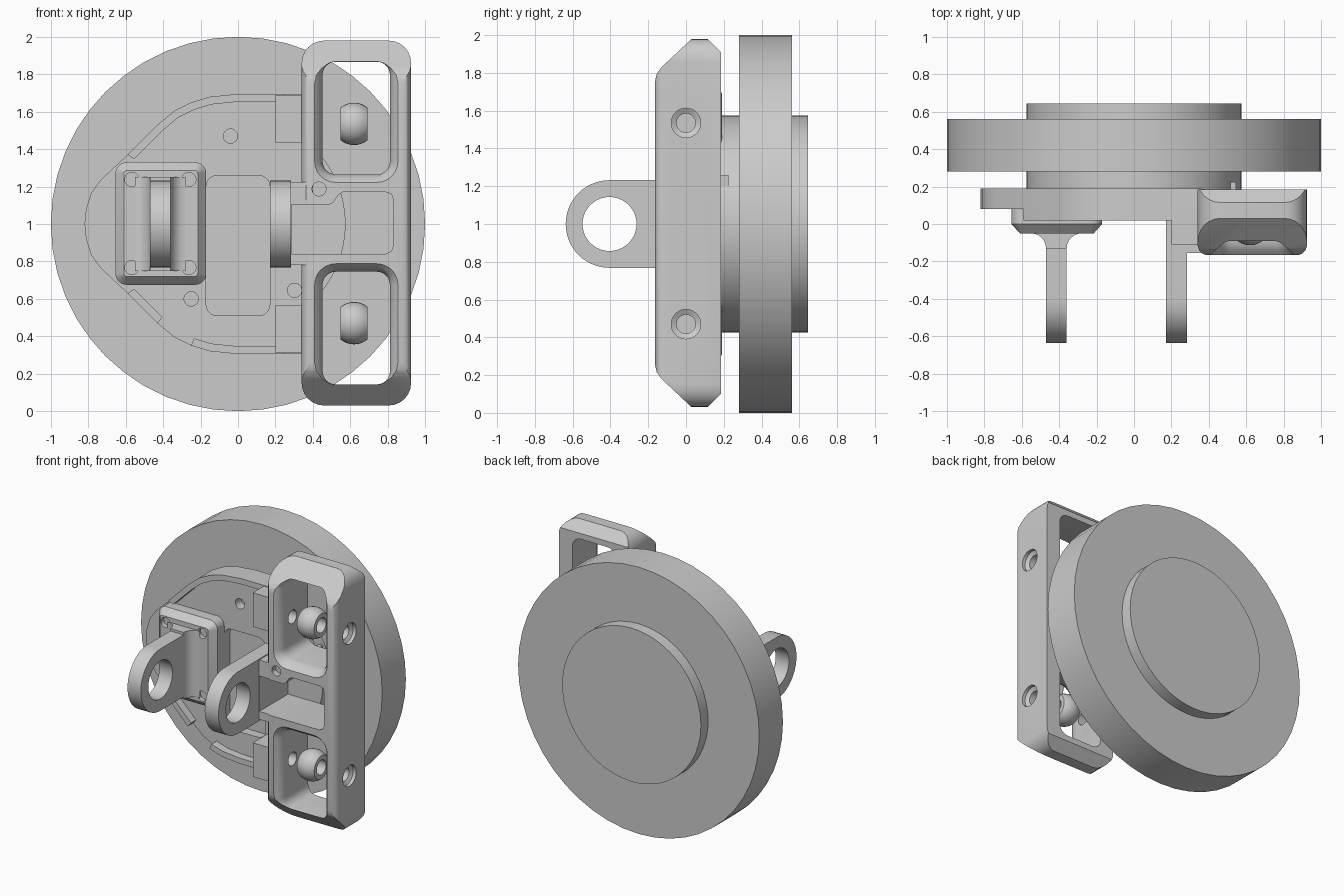
import bpy, bmesh
from math import sin, cos, pi

if "Cube" in bpy.data.objects:
    bpy.data.objects.remove(bpy.data.objects["Cube"])


def loft(name, sections):
    """Skin a solid through matching rings of 3D points and cap both ends."""
    bm = bmesh.new()
    rings = [[bm.verts.new(p) for p in s] for s in sections]
    n = len(rings[0])
    for a, b in zip(rings, rings[1:]):
        for i in range(n):
            bm.faces.new((a[i], a[(i + 1) % n], b[(i + 1) % n], b[i]))
    bm.faces.new(rings[0])
    bm.faces.new(rings[-1])
    bmesh.ops.recalc_face_normals(bm, faces=bm.faces)
    me = bpy.data.meshes.new(name)
    bm.to_mesh(me)
    bm.free()
    ob = bpy.data.objects.new(name, me)
    bpy.context.collection.objects.link(ob)
    return ob


def prism_y(name, pts, y0, y1):
    return loft(name, [[(x, y, z) for x, z in pts] for y in (y0, y1)])


def prism_x(name, pts, x0, x1):
    return loft(name, [[(x, y, z) for y, z in pts] for x in (x0, x1)])


def box(name, x0, x1, y0, y1, z0, z1):
    return prism_y(name, [(x0, z0), (x1, z0), (x1, z1), (x0, z1)], y0, y1)


def circle(a, b, r, n=32):
    return [(a + r * cos(2 * pi * i / n), b + r * sin(2 * pi * i / n)) for i in range(n)]


def rrect(x0, x1, z0, z1, r, d=0.0, n=6):
    """Rounded rectangle, grown outward by d."""
    r2 = max(r + d, 0.005)
    pts = []
    for cx, cz, q in ((x1 - r, z1 - r, 0), (x0 + r, z1 - r, 1), (x0 + r, z0 + r, 2), (x1 - r, z0 + r, 3)):
        for i in range(n + 1):
            t = (q + i / n) * pi / 2
            pts.append((cx + r2 * cos(t), cz + r2 * sin(t)))
    return pts


def rloft(name, rect, levels):
    """Rounded rectangle lofted along y; levels are (y, growth)."""
    return loft(name, [[(x, y, z) for x, z in rrect(*rect, d)] for y, d in levels])


def boolean(ob, tool, op='DIFFERENCE', keep=False):
    m = ob.modifiers.new(op.lower(), 'BOOLEAN')
    m.operation, m.object, m.solver = op, tool, 'EXACT'
    bpy.context.view_layer.objects.active = ob
    bpy.ops.object.modifier_apply(modifier=m.name)
    if not keep:
        bpy.data.objects.remove(tool, do_unlink=True)


# Large disc with a hub on both sides
prism_y("disc", circle(0, 1, 1, 48), 0.28, 0.56)
prism_y("front_hub", circle(0, 1, 0.575, 64), 0.185, 0.285)
prism_y("rear_hub", circle(0, 1, 0.575, 64), 0.555, 0.645)

# Mounting plate
half = [(-.82, 0), (-.812, .08), (-.785, .165), (-.735, .235), (-.59, .37), (-.43, .53),
        (-.34, .605), (-.25, .65), (-.15, .68), (0, .695), (.36, .695)]
outline = [(x, 1 + z) for x, z in half] + [(x, 1 - z) for x, z in reversed(half[1:])]
plate = prism_y("plate", outline, 0.08, 0.19)
mid_pts = [(.285, .84), (.79, .84), (.82, .855), (.83, .885), (.83, 1.13), (.82, 1.16), (.79, 1.17),
           (.56, 1.17), (.535, 1.155), (.51, 1.115), (.49, 1.105), (.285, 1.105)]
mid_cut = prism_y("mid_cutter", mid_pts, -0.3, 0.3)
mid_cut.hide_render = True
boolean(plate, rloft("pocket_cut", (-.17, .17, .51, 1.26, .06), [(0, 0), (.15, 0)]))
boolean(plate, mid_cut, keep=True)
for x, z in ((-.04, 1.47), (-.25, .6), (.302, .645)):
    boolean(plate, prism_y("hole_cut", circle(x, z, .038), 0, .15))

# Raised rim on the plate edge, broken on the lower side
for name, s, part in (("rim_top", 1, half[4:]), ("rim_bottom", -1, half[7:]), ("rim_tab", -1, half[4:6])):
    outer = [(min(x, .25), 1 + s * z) for x, z in part]
    inner = [(min(x, .25) * .94, 1 + s * z * .94) for x, z in reversed(part)]
    prism_y(name, outer + inner, 0.02, 0.1)

# Blocks joining plate to frame
for name, z in (("block_top", 1.435), ("block_bottom", .31)):
    box(name, .2, .38, -.11, .188, z, z + .255)

# Clevis pad with chamfered face and screw holes
pad = rloft("lug_pad", (-.655, -.17, .675, 1.33, .06), [(.1, 0), (0, 0), (-.05, -.045)])
for x in (-.567, -.263):
    for z in (.768, 1.238):
        boolean(pad, prism_y("screw_cut", circle(x, z, .038), -.2, -.015))


# Pair of lugs with a round eye
def lug(name, x0, x1, back):
    pts = [(-.405 - .232 * sin(pi * i / 24), 1 + .232 * cos(pi * i / 24)) for i in range(25)]
    ob = prism_x(name, pts + [(back, .768), (back, 1.232)], x0, x1)
    boolean(ob, prism_x("eye_cut", circle(-.405, 1, .143, 40), x0 - .1, x1 + .1))


lug("left_lug", -.47, -.36, 0)
lug("right_lug", .17, .284, .1)
right = [(.055 + .08 * (1 - sin(t * pi / 12)), -.05 - .08 * (1 - cos(t * pi / 12))) for t in range(7)]
prof = right + [(-x, y) for x, y in reversed(right)]
loft("left_lug_fillet", [[(-.415 + x, y, z) for x, y in prof] for z in (.75, 1.25)])

# Long side frame: side profile trimmed by a round-edged front outline
side = [(-.165, .26), (-.155, .215), (-.13, .18), (.03, .03), (.115, .03), (.185, .1)]
side += [(y, 2.01 - z) for y, z in reversed(side)]
frame = prism_x("frame", side, .3, 1.0)
boolean(frame, rloft("trim", (.34, .925, .03, 1.98, .12),
                     [(.3, 0), (-.115, 0), (-.14, -.008), (-.158, -.025), (-.166, -.045)]), 'INTERSECT')

# Bridge between frame and right lug
bridge = box("bridge", .27, .4, -.155, .184, .78, 1.225)
for ob in (frame, bridge):
    boolean(ob, mid_cut, keep=True)
bpy.data.objects.remove(mid_cut, do_unlink=True)

# Two windows with rounded front lips
flare = [(.3, 0), (-.085, 0), (-.115, .006), (-.14, .02), (-.158, .037), (-.18, .055)]
for z0, z1 in ((.143, .745), (1.265, 1.867)):
    boolean(frame, rloft("window_cut", (.452, .812, z0, z1, .07), flare))
boolean(frame, prism_y("dowel_cut", circle(.433, 1.187, .037), -.3, -.12))

for tag, z in (("lower", .47), ("upper", 1.535)):
    # Cross bores with counterbored ends
    bore = [(.3, .05), (.885, .05), (.9, .078), (1, .078)]
    boolean(frame, loft("bore_cut", [[(x, y, zz) for y, zz in circle(0, z, r)] for x, r in bore]))
    # Ball bushing inside each window
    ball = [(.072 * i / 5, (.113 ** 2 - (.072 * i / 5) ** 2) ** .5) for i in range(-5, 6)]
    ob = loft(tag + "_bushing", [[(.62 + x, y, zz) for y, zz in circle(0, z, r)] for x, r in ball])
    boolean(ob, prism_x("bushing_cut", circle(0, z, .055), .4, .8))

# Small locating pin behind the frame
box("locating_pin", .515, .545, .15, .225, 1.2, 1.26)

for ob in list(bpy.context.scene.objects):
    bpy.ops.object.select_all(action='DESELECT')
    ob.select_set(True)
    bpy.context.view_layer.objects.active = ob
    bpy.ops.object.shade_smooth_by_angle()
